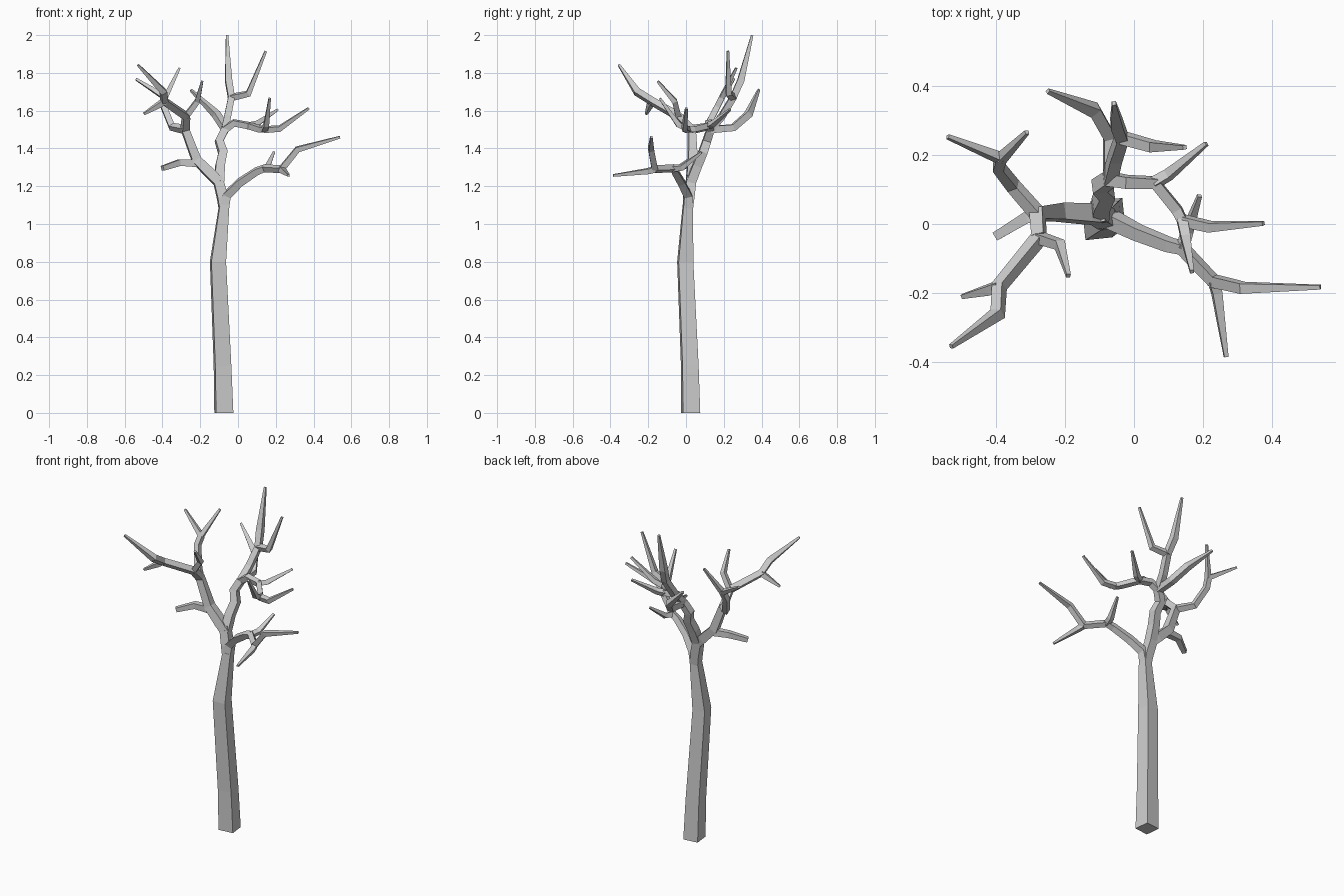
import bpy
import bmesh
from math import cos, sin, radians
from mathutils import Vector

default_cube = bpy.data.objects.get("Cube")
if default_cube:
    bpy.data.objects.remove(default_cube, do_unlink=True)

# Single bark material
bark_color = (0.6, 0.6, 0.6, 1)
bark = bpy.data.materials.new("pale grey bark")
bark.use_nodes = True
bark.diffuse_color = bark_color
shader = bark.node_tree.nodes["Principled BSDF"]
shader.inputs["Base Color"].default_value = bark_color
shader.inputs["Roughness"].default_value = 0.9


def spread(values, t):
    """Linear interpolation through evenly spaced values, t from 0 to 1."""
    position = t * (len(values) - 1)
    index = min(int(position), len(values) - 2)
    fraction = position - index
    return values[index] * (1 - fraction) + values[index + 1] * fraction


def branch(name, widths, *path, upright=False):
    """Sweep a square section along a path, tapering through the widths."""
    points = [Vector(p) for p in path]
    last = len(points) - 1
    steps = [(b - a).normalized() for a, b in zip(points, points[1:])]
    previous = Vector((0, 0, 1))
    side = Vector((cos(radians(6)), sin(radians(6)), 0))
    bm = bmesh.new()
    rings = []
    for i, point in enumerate(points):
        # Tangent is averaged at the bends so the sections are mitred
        tangent = (steps[max(i - 1, 0)] + steps[min(i, last - 1)]).normalized()
        if upright and i == 0:
            tangent = previous.copy()
        side = previous.rotation_difference(tangent) @ side
        other = tangent.cross(side)
        previous = tangent
        half = spread(widths, i / last) / 2
        corners = [side + other, other - side, -side - other, side - other]
        rings.append([bm.verts.new(point + c * half) for c in corners])
    for low, high in zip(rings, rings[1:]):
        for k in range(4):
            n = (k + 1) % 4
            bm.faces.new((low[k], low[n], high[n], high[k]))
    bm.faces.new(reversed(rings[0]))
    bm.faces.new(rings[-1])
    bmesh.ops.recalc_face_normals(bm, faces=bm.faces)
    mesh = bpy.data.meshes.new(name)
    bm.to_mesh(mesh)
    bm.free()
    mesh.materials.append(bark)
    obj = bpy.data.objects.new(name, mesh)
    bpy.context.collection.objects.link(obj)
    return obj


# Width profiles shared by the parts
limb = (0.05, 0.036, 0.03)
twig = (0.03, 0.028, 0.012)
spike = (0.028, 0.012)

# Forks where several branches meet
crown_fork = (-.11, .03, 1.25)
upper_fork = (-.07, .13, 1.50)
top_fork = (-.035, .25, 1.67)
right_fork = (.06, .12, 1.52)
right_outer_fork = (.14, .01, 1.50)
low_fork = (.14, -.07, 1.295)
low_outer_fork = (.23, -.165, 1.29)
side_fork = (-.28, .03, 1.50)
side_front_fork = (-.275, -.04, 1.57)
side_outer_fork = (-.39, -.18, 1.65)
side_back_fork = (-.385, .19, 1.67)

# Trunk
branch("trunk", (.092, .085, .078, .05),
       (-.075, .025, 0), (-.082, .02, .25), (-.106, -.004, .80),
       (-.073, .01, 1.10), upright=True)
branch("trunk_neck", (.05, .055, .05),
       (-.075, .01, 1.08), (-.082, .015, 1.14), crown_fork)

# Low limb on the left side
branch("low_limb", limb, (-.075, .01, 1.08), (-.06, .01, 1.15),
       (.01, -.025, 1.22), (.10, -.06, 1.28), low_fork, low_outer_fork)
branch("low_limb_long_twig", (.032, .03, .012), low_outer_fork,
       (.315, -.185, 1.395), (.54, -.183, 1.46))
branch("low_limb_front_twig", twig, low_outer_fork,
       (.24, -.20, 1.28), (.267, -.385, 1.257))
branch("low_limb_back_twig", twig, low_fork,
       (.155, -.02, 1.30), (.19, .082, 1.38))

# Side limb on the right side
branch("side_limb", (.05, .055, .042, .036), (-.10, .025, 1.22),
       (-.14, .03, 1.26), (-.22, .035, 1.34), side_fork, side_front_fork)
branch("side_stub", (.04, .034, .026), (-.20, .035, 1.32),
       (-.31, .02, 1.325), (-.40, -.035, 1.295))
branch("side_front_branch", (.036, .034, .034, .012), side_front_fork,
       side_outer_fork, (-.395, -.26, 1.70), (-.53, -.355, 1.842))
branch("side_front_twig", twig, side_outer_fork,
       (-.42, -.19, 1.63), (-.498, -.21, 1.583))
branch("side_inner_twig", twig, side_front_fork,
       (-.215, -.06, 1.65), (-.19, -.15, 1.755))
branch("side_back_branch", (.036, .032, .03), side_fork,
       (-.35, .11, 1.515), (-.393, .165, 1.62), side_back_fork)
branch("side_back_outer_twig", spike, side_back_fork, (-.54, .253, 1.767))
branch("side_back_inner_twig", spike, side_back_fork, (-.31, .266, 1.825))

# Upper limb climbing from the crown
branch("upper_limb", (.05, .046, .04), (-.10, .025, 1.22),
       (-.095, .06, 1.31), (-.08, .09, 1.38), (-.10, .11, 1.44), upper_fork)
branch("upper_back_branch", (.038, .036, .034), upper_fork,
       (-.055, .19, 1.57), top_fork)
branch("top_spire", (.034, .036, .012), top_fork,
       (-.05, .29, 1.76), (-.058, .35, 1.998))
branch("top_left_twig", (.032, .03, .012), top_fork,
       (.055, .225, 1.69), (.147, .222, 1.915))
branch("back_twig", (.036, .036, .036, .012), upper_fork,
       (-.07, .25, 1.51), (-.115, .33, 1.58), (-.25, .385, 1.71))

# Branch reaching across to the left side
branch("cross_branch", (.036, .032, .028), upper_fork,
       (-.02, .122, 1.535), right_fork, (.125, .04, 1.50), right_outer_fork)
branch("cross_back_twig", twig, right_fork,
       (.10, .143, 1.53), (.21, .233, 1.605))
branch("cross_outer_twig", twig, right_outer_fork,
       (.22, -.008, 1.505), (.375, .002, 1.613))
branch("cross_front_twig", twig, right_outer_fork,
       (.15, -.04, 1.525), (.168, -.138, 1.665))
